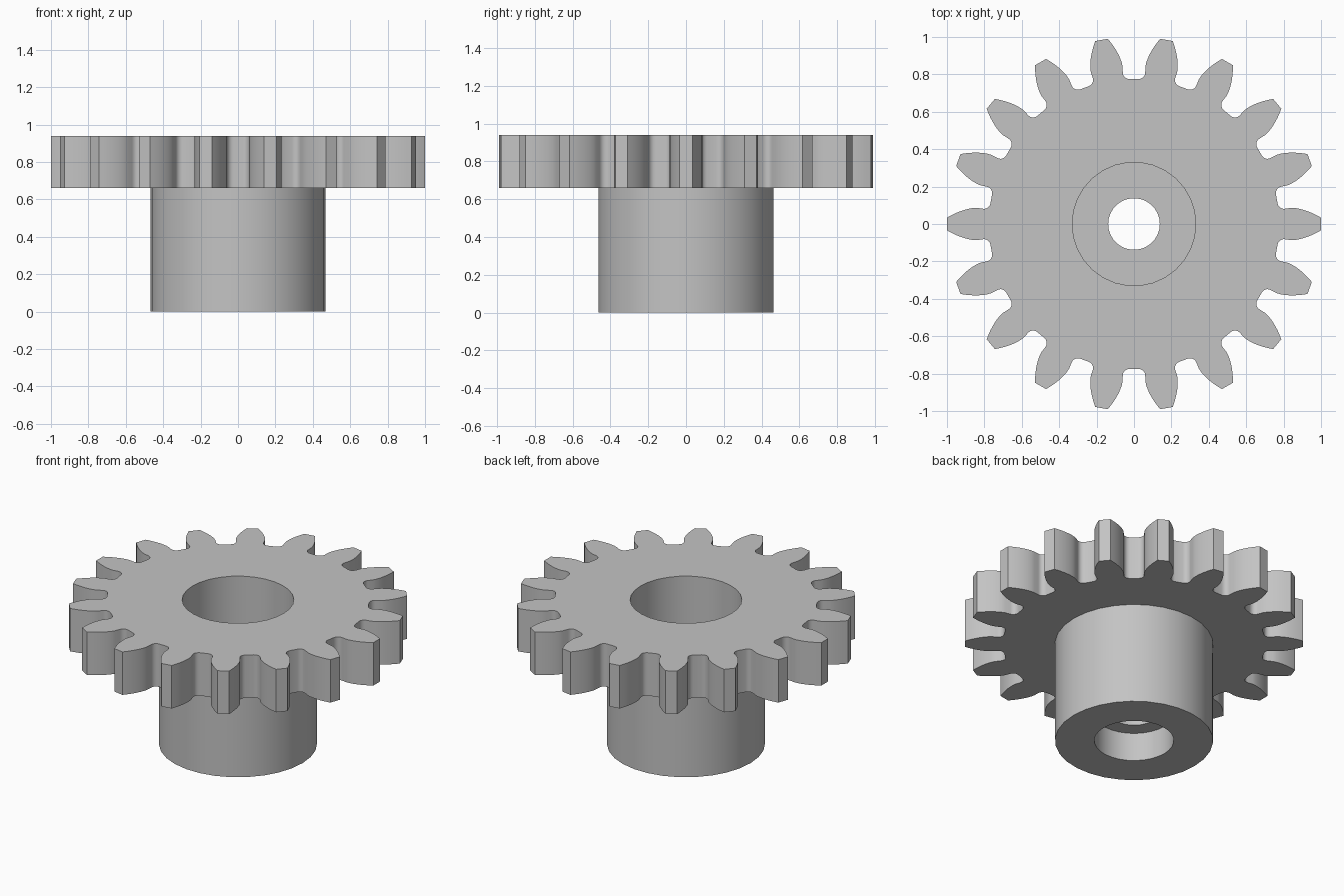
import bpy
import bmesh
import math
from math import sin, cos, tan, pi
from mathutils import Vector, Matrix

TEETH = 18
PITCH_R, TIP_R, ROOT_R = 0.9, 1.0, 0.775
PRESSURE = math.radians(20)
FILLET = 0.035
BORE_R, HUB_R = 0.33, 0.467
PLATE_Z, TOP_Z = 0.66, 0.94
SIDES = 30

if "Cube" in bpy.data.objects:
    bpy.data.objects.remove(bpy.data.objects["Cube"])

grey = bpy.data.materials.new("plain grey")
grey.use_nodes = True
grey.diffuse_color = (0.55, 0.55, 0.55, 1)
grey.node_tree.nodes["Principled BSDF"].inputs["Base Color"].default_value = (0.55, 0.55, 0.55, 1)


def finish(bm, name):
    """Turn a bmesh into a grey object, smooth except at sharp edges."""
    bmesh.ops.recalc_face_normals(bm, faces=bm.faces)
    mesh = bpy.data.meshes.new(name)
    bm.to_mesh(mesh)
    bm.free()
    mesh.materials.append(grey)
    obj = bpy.data.objects.new(name, mesh)
    bpy.context.collection.objects.link(obj)
    bpy.ops.object.select_all(action='DESELECT')
    obj.select_set(True)
    bpy.context.view_layer.objects.active = obj
    bpy.ops.object.shade_smooth_by_angle(angle=math.radians(30))
    return obj


def gap_half():
    """Right half of one tooth gap centred on +y: root, fillet, involute flank."""
    pts = []
    cx, cy = 0.025, ROOT_R + FILLET
    for i in range(6):
        a = i / 5 * pi / 2
        pts.append(Vector((cx + FILLET * sin(a), cy - FILLET * cos(a))))
    base_r = PITCH_R * cos(PRESSURE)
    for i in range(8):
        r = base_r + (TIP_R - base_r) * i / 7
        p = math.acos(min(1, base_r / r))
        half_tooth = pi / (2 * TEETH) + tan(PRESSURE) - PRESSURE - (tan(p) - p)
        a = pi / TEETH - half_tooth
        pts.append(Vector((r * sin(a), r * cos(a))))
    return pts


def add_loop(bm, points, z):
    verts = [bm.verts.new((p.x, p.y, z)) for p in points]
    return [bm.edges.new((v, verts[i - 1])) for i, v in enumerate(verts)]


# Toothed plate: outline and bore filled, then extruded upward
half = gap_half()
gap = [Vector((-p.x, p.y)) for p in reversed(half)] + half
outline = []
for i in range(TEETH):
    turn = Matrix.Rotation(-2 * pi * i / TEETH, 2)
    outline += [turn @ p for p in gap]
circle = [Vector((BORE_R * cos(2 * pi * i / SIDES), BORE_R * sin(2 * pi * i / SIDES)))
          for i in range(SIDES)]
bm = bmesh.new()
edges = add_loop(bm, outline, PLATE_Z) + add_loop(bm, circle, PLATE_Z)
bmesh.ops.triangle_fill(bm, use_beauty=True, edges=edges, normal=(0, 0, 1))
extruded = bmesh.ops.extrude_face_region(bm, geom=bm.faces[:], use_keep_orig=True)
top = [g for g in extruded["geom"] if isinstance(g, bmesh.types.BMVert)]
bmesh.ops.translate(bm, verts=top, vec=(0, 0, TOP_Z - PLATE_Z))
finish(bm, "toothed_plate")

# Hub: lathed wall with a wide upper bore, a small through hole and a lower recess
profile = [(HUB_R, PLATE_Z), (HUB_R, 0), (0.235, 0), (0.235, 0.185),
           (0.138, 0.185), (0.138, 0.36), (BORE_R, 0.36), (BORE_R, PLATE_Z)]
bm = bmesh.new()
verts = [bm.verts.new((r, 0, z)) for r, z in profile]
line = [bm.edges.new(pair) for pair in zip(verts, verts[1:])]
bmesh.ops.spin(bm, geom=verts + line, cent=(0, 0, 0), axis=(0, 0, 1),
               angle=2 * pi, steps=SIDES, use_merge=True)
bmesh.ops.remove_doubles(bm, verts=bm.verts, dist=0.0001)
finish(bm, "hub")
